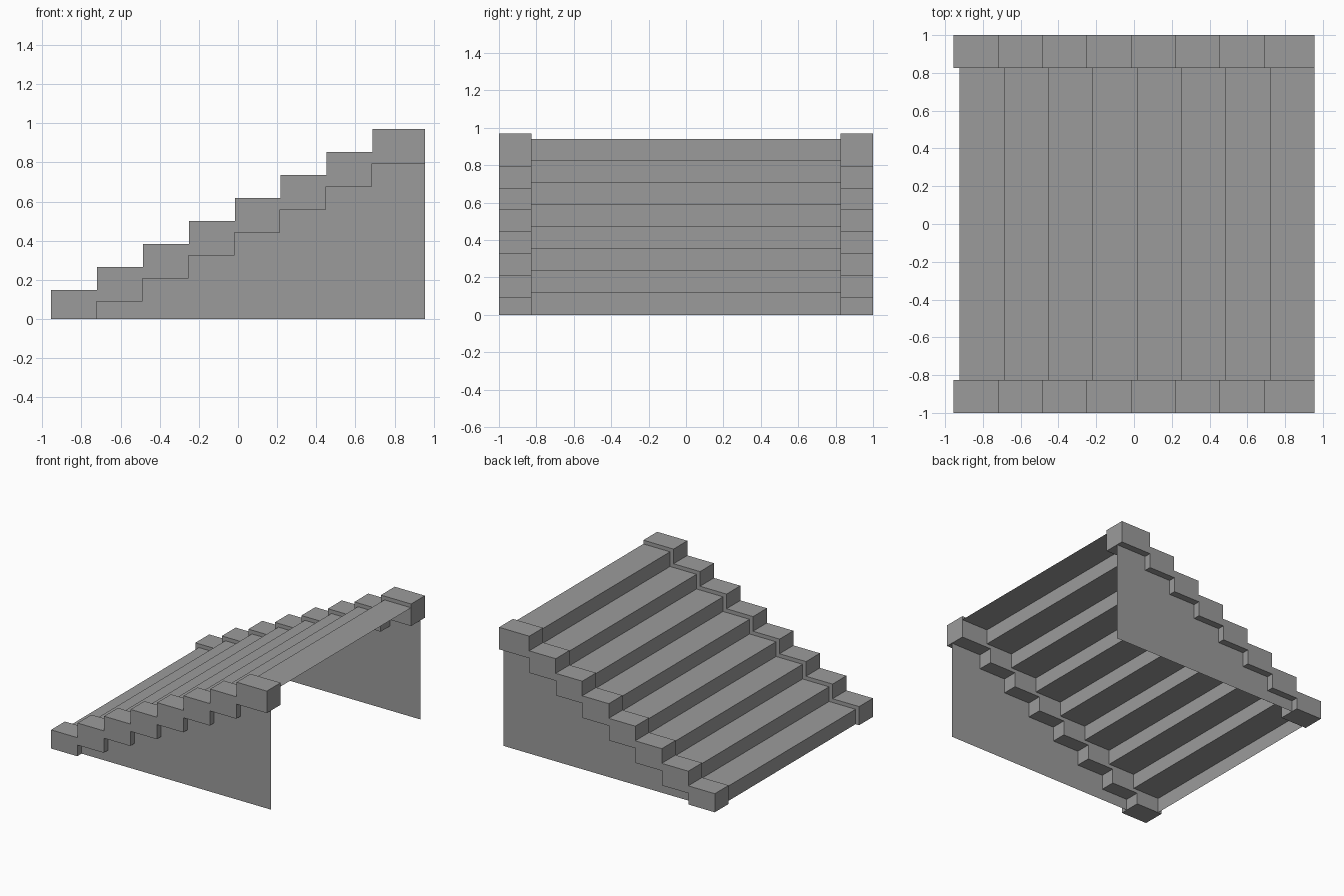
import bpy, bmesh

if "Cube" in bpy.data.objects:
    bpy.data.objects.remove(bpy.data.objects["Cube"])

STEPS, RUN, RISE = 8, 0.2347, 0.1173
BACK = 0.955          # x of the tall end
SIDE_IN, SIDE_OUT, WALL_Y = 0.825, 1.0, 0.945

# Darker grey shared by all parts
grey = bpy.data.materials.new("dark_grey")
grey.diffuse_color = (0.33, 0.33, 0.33, 1)
grey.use_nodes = True
grey.node_tree.nodes["Principled BSDF"].inputs["Base Color"].default_value = grey.diffuse_color


def stair_line(x0, z_base, z_first, count):
    """Zigzag (x, z) profile climbing towards +x and ending at the tall end."""
    pts = [(x0, z_base)]
    for k in range(count):
        x, z = x0 + k * RUN, z_first + k * RISE
        x_next = BACK if k == count - 1 else x + RUN
        pts += [(x, z), (x_next, z)]
    return pts


def make_object(name, bm):
    mesh = bpy.data.meshes.new(name)
    bm.to_mesh(mesh)
    bm.free()
    mesh.materials.append(grey)
    obj = bpy.data.objects.new(name, mesh)
    bpy.context.collection.objects.link(obj)
    return obj


def flat_panel(name, profile, y):
    bm = bmesh.new()
    face = bm.faces.new([bm.verts.new((x, y, z)) for x, z in profile])
    face.normal_update()
    if face.normal.y * y < 0:
        face.normal_flip()
    return make_object(name, bm)


def prism(name, profile, y0, y1):
    bm = bmesh.new()
    face = bm.faces.new([bm.verts.new((x, y0, z)) for x, z in profile])
    ext = bmesh.ops.extrude_face_region(bm, geom=[face], use_keep_orig=True)
    verts = [g for g in ext["geom"] if isinstance(g, bmesh.types.BMVert)]
    bmesh.ops.translate(bm, verts=verts, vec=(0, y1 - y0, 0))
    bmesh.ops.recalc_face_normals(bm, faces=bm.faces)
    return make_object(name, bm)


# Treads and risers: one folded sheet, open underneath
bm = bmesh.new()
rows = [[bm.verts.new((x, y, z)) for y in (-SIDE_IN, SIDE_IN)]
        for x, z in stair_line(-0.924, 0.0, 0.119, STEPS)]
for (a, b), (c, d) in zip(rows, rows[1:]):
    bm.faces.new((a, c, d, b))
make_object("treads_and_risers", bm)

# Stepped side curbs, and the thin walls filling the space beneath them
top = stair_line(-0.955, 0.0, 0.149, STEPS)
under = stair_line(-0.723, 0.0, 0.090, STEPS - 1)
for label, s in (("front", -1), ("back", 1)):
    prism(label + "_curb", top + under[::-1], s * SIDE_IN, s * SIDE_OUT)
    flat_panel(label + "_wall", under + [(BACK, 0.0)], s * WALL_Y)
